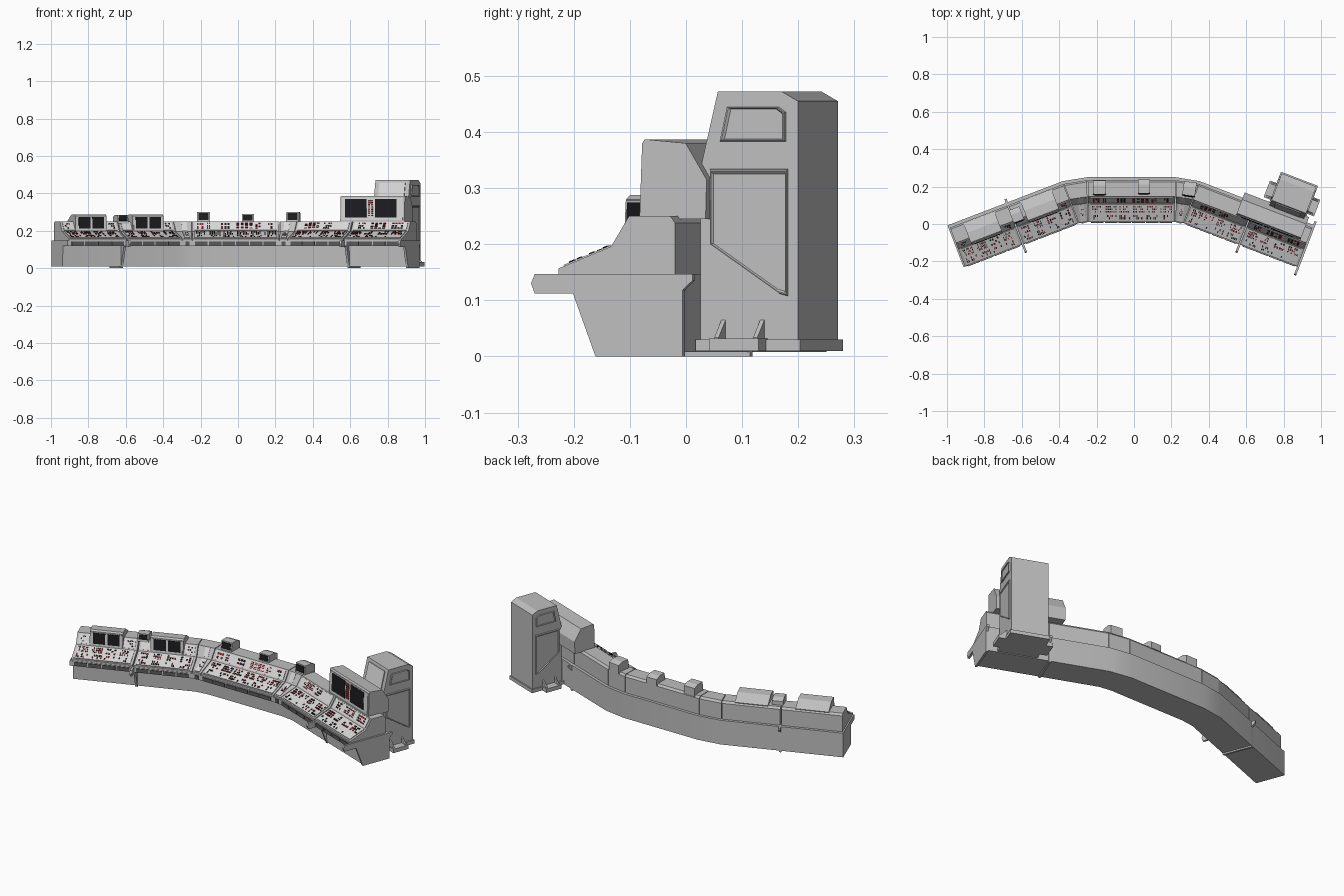
import bpy, bmesh, math, random
from mathutils import Vector, Matrix

cube = bpy.data.objects.get("Cube")
if cube:
    bpy.data.objects.remove(cube)
random.seed(4)


def material(name, r, g, b):
    m = bpy.data.materials.new(name)
    m.use_nodes = True
    m.diffuse_color = (r, g, b, 1)
    m.node_tree.nodes["Principled BSDF"].inputs["Base Color"].default_value = (r, g, b, 1)
    return m


BODY = material("body grey", .52, .52, .52)
PANEL = material("panel light grey", .68, .68, .68)
TRIM = material("trim dark grey", .1, .1, .1)
SCREEN = material("screen black", .012, .012, .014)
RED = material("button red", .22, .02, .025)

parts = {}  # part name -> (bmesh, material)


def loft(name, mat, sections, *profiles):
    """Skin a closed (depth, height) profile through (origin, depth vector) sections."""
    bm = parts.setdefault(name, (bmesh.new(), mat))[0]
    rings = []
    for i, (o, d) in enumerate(sections):
        prof = profiles[min(i, len(profiles) - 1)]
        rings.append([bm.verts.new((o.x + d.x * u, o.y + d.y * u, z)) for u, z in prof])
    n = len(rings[0])
    for a, b in zip(rings, rings[1:]):
        for i in range(n):
            j = (i + 1) % n
            bm.faces.new((a[i], a[j], b[j], b[i]))
    bm.faces.new(rings[0])
    bm.faces.new(rings[-1])


class Frame:
    """A straight run of the desk: s along the front edge, u to the back."""
    def __init__(self, x, y, degrees):
        rot = Matrix.Rotation(math.radians(degrees), 3, 'Z')
        self.o, self.s, self.u = Vector((x, y, 0)), rot @ Vector((1, 0, 0)), rot @ Vector((0, 1, 0))

    def at(self, s):
        return (self.o + self.s * s, self.u)

    def prism(self, name, mat, s0, s1, profile):
        loft(name, mat, [self.at(s0), self.at(s1)], profile)

    def plate(self, name, mat, s0, s1, line, t0, t1, thick=.004):
        """Thin plate on the sloped line between two profile points."""
        a, b = Vector(line[0]), Vector(line[1])
        n = Vector((a.y - b.y, b.x - a.x)).normalized()
        p, q = a.lerp(b, t0), a.lerp(b, t1)
        self.prism(name, mat, s0, s1, [p - n * .002, q - n * .002, q + n * thick, p + n * thick])


left = Frame(-.295, .005, 21)
right = Frame(.265, .005, -21)
centre = Frame(-.0125, .01, 0)
left_corner = Frame(-.27, .008, 8)
right_corner = Frame(.243, .008, -8)
END = .66

# Continuous base with a front lip
centre_a = (Vector((-.245, .01, 0)), Vector((-.02, 1, 0)))
centre_b = (Vector((.22, .01, 0)), Vector((.02, 1, 0)))
base = [(.075, .008), (.07, .118), (0, .118), (0, .147), (.24, .147), (.24, .008)]
loft("desk_base", BODY, [left.at(-END), left.at(0), centre_a, centre_b, right.at(0), right.at(END)], base)

# Upper desk modules, parted by narrow seams
DESK = ((.002, .157), (.102, .196))
RISER = ((.104, .198), (.136, .25))
top = [(.002, .145), DESK[0], DESK[1], RISER[1], (.215, .25), (.224, .238), (.224, .145)]
MID = .32
for f, spans in ((left, ((-END + .008, -MID - .003), (-MID + .003, -.003))),
                 (right, ((.003, MID - .003), (MID + .003, END - .008)))):
    for s0, s1 in spans:
        f.prism("desk_modules", BODY, s0, s1, top)
loft("desk_modules", BODY, [(centre_a[0] + Vector((.002, 0, 0)), centre_a[1]),
                            (centre_b[0] - Vector((.002, 0, 0)), centre_b[1])], top)
loft("desk_modules", BODY, [left.at(0), (centre_a[0] - Vector((.002, 0, 0)), centre_a[1])], top)
loft("desk_modules", BODY, [(centre_b[0] + Vector((.002, 0, 0)), centre_b[1]), right.at(0)], top)

# Support plates between and at the end of the modules
support = [(-.047, .13), (-.04, .147), (.261, .147), (.261, .135), (.242, .118), (.242, 0),
           (.076, 0), (.033, .112), (-.04, .112)]
for f, s in ((left, -MID), (right, MID), (right, END - .004)):
    f.prism("support_plates", BODY, s - .006, s + .006, support)


def cluster(f, s0, s1, line, t0, t1, nx, ny, fill, reds):
    """Grid of small buttons on a sloped panel."""
    ds, dt = (s1 - s0) / nx, (t1 - t0) / ny
    for i in range(nx):
        for j in range(ny):
            if random.random() < fill:
                name, mat = ("red_buttons", RED) if random.random() < reds else ("black_buttons", SCREEN)
                f.plate(name, mat, s0 + ds * (i + .15), s0 + ds * (i + .8), line,
                        t0 + dt * (j + .15), t0 + dt * (j + .75), .007)


# Light panels, lip strips and controls on every module
runs = [(left, -END + .02, -MID - .015), (left, -MID + .015, -.015), (centre, -.22, .22),
        (right, .015, MID - .015), (right, MID + .015, END - .02),
        (left_corner, -.014, .014), (right_corner, -.014, .014)]
for f, s0, s1 in runs:
    f.plate("desk_panels", PANEL, s0, s1, DESK, .06, .95)
    f.plate("riser_panels", PANEL, s0, s1, RISER, .08, .92)
    count = max(1, round((s1 - s0) / .075))
    step = (s1 - s0) / count
    for i in range(count):
        a = s0 + i * step
        f.prism("lip_strips", TRIM, a + .003, a + step - .003,
                [(-.004, .121), (-.004, .142), (.002, .142), (.002, .121)])
        if count == 1:
            cluster(f, a + .004, a + step - .004, DESK, .35, .75, 3, 4, .7, .8)
            continue
        # loose switches near the sitter, a dense block behind
        cluster(f, a + .006, a + step - .006, DESK, .12, .42, 7, 2, .4, .35)
        cluster(f, a + .006, a + step * random.uniform(.6, .95), DESK, .5, .9,
                random.choice((4, 6, 8)), 3, .68, .7)
for s0, s1, nx, ny, reds in ((-.21, -.17, 3, 2, 1), (-.155, -.135, 2, 3, .8), (-.08, -.03, 3, 2, .4),
                             (0, .095, 4, 5, 1), (.105, .135, 2, 4, 1), (.17, .2, 2, 2, .5)):
    cluster(centre, s0, s1, RISER, .2, .85, nx, ny, .85, reds)
for s0, s1, ny in ((.05, .14, 5), (.16, .21, 3), (.36, .4, 3), (.43, .52, 4), (.55, .62, 3)):
    cluster(right, s0, s1, RISER, .2, .85, 4, ny, .8, .75)
for s0, s1 in ((-.63, -.6), (-.38, -.345), (-.055, -.025)):
    cluster(left, s0, s1, RISER, .2, .8, 3, 3, .6, .5)

# Twin-screen housings on one wing
FACE = ((.098, .2), (.102, .28))
housing = [FACE[0], FACE[1], (.11, .288), (.165, .285), (.22, .25), (.2, .2)]
for s0 in (-.577, -.25):
    left.prism("twin_screen_housings", BODY, s0, s0 + .178, housing)
    left.plate("screen_bezels", PANEL, s0 + .006, s0 + .172, FACE, .06, .97, .003)
    for a in (.018, .096):
        left.plate("screens", SCREEN, s0 + a, s0 + a + .066, FACE, .16, .93, .005)

# Small monitors along the top
for f, s, u, h, w in ((centre, -.172, .145, .3, .034), (centre, .065, .15, .289, .032),
                      (right_corner, .028, .145, .3, .034), (left, -.295, .12, .284, .03)):
    face = ((u, .24), (u + .006, h))
    f.prism("small_monitors", BODY, s - w, s + w, [face[0], face[1], (u + .05, h), (u + .078, h - .012), (u + .078, .24)])
    f.plate("screens", SCREEN, s - w + .007, s + w - .007, face, .3, .9, .004)

# Large monitor housing
FRONT = ((.142, .25), (.147, .38))
big = [(.142, .245), FRONT[1], (.152, .387), (.23, .38), (.27, .315), (.268, .245)]
right.prism("large_monitor", BODY, .247, .615, big)
right.plate("large_monitor_bezel", PANEL, .256, .606, FRONT, .06, .98, .003)
for s0, s1 in ((.276, .397), (.447, .57)):
    right.plate("screens", SCREEN, s0, s1, FRONT, .15, .92, .005)
cluster(right, .406, .438, FRONT, .2, .9, 2, 8, .8, .9)

# Tall cabinet behind the end of the desk
S0, S1 = .395, .593
tower = [(.25, .02), (.25, .335), (.283, .472), (.405, .472), (.436, .455), (.436, .02)]
right.prism("cabinet", BODY, S0, S1, tower)
right.prism("cabinet_plinth", BODY, S0 - .007, S1 + .007, [(.243, .01), (.243, .03), (.443, .03), (.443, .01)])
right.plate("cabinet_front_panel", PANEL, S0 + .025, S1 - .025, (tower[1], tower[2]), .15, .88, .005)
upper_door = [(.286, .383), (.3, .445), (.4, .445), (.414, .435), (.414, .383)]
lower_door = [(.268, .335), (.417, .335), (.417, .107), (.402, .111), (.268, .2)]


def shrink(poly, amount):
    c = sum((Vector(p) for p in poly), Vector((0, 0))) / len(poly)
    return [Vector(p).lerp(c, amount) for p in poly]


for s, out in ((S0, -1), (S1, 1)):
    # Rimmed side doors
    for door, k in ((upper_door, .1), (lower_door, .06)):
        loft("cabinet_doors", BODY, [right.at(s - out * .002), right.at(s + out * .006),
             right.at(s + out * .006), right.at(s + out * .002)],
             door, shrink(door, k * .4), shrink(door, k * .8), shrink(door, k * 1.4))
    # Feet with triangular gussets
    a, b = sorted((s, s + out * .045))
    right.prism("cabinet_feet", BODY, a, b, [(.283, .01), (.283, .032), (.378, .032), (.378, .01)])
    for u in (.29, .364):
        loft("foot_gussets", BODY, [right.at(s), right.at(s + out * .035)],
             [(u, .03), (u, .065), (u + .008, .065), (u + .008, .03)],
             [(u, .03), (u, .034), (u + .008, .034), (u + .008, .03)])

# Turn the gathered parts into objects
for name, (bm, mat) in parts.items():
    bmesh.ops.recalc_face_normals(bm, faces=bm.faces)
    mesh = bpy.data.meshes.new(name)
    bm.to_mesh(mesh)
    bm.free()
    mesh.materials.append(mat)
    obj = bpy.data.objects.new(name, mesh)
    bpy.context.collection.objects.link(obj)
    if name == "desk_base":
        bpy.ops.object.select_all(action='DESELECT')
        obj.select_set(True)
        bpy.context.view_layer.objects.active = obj
        bpy.ops.object.shade_smooth_by_angle(angle=math.radians(30))
